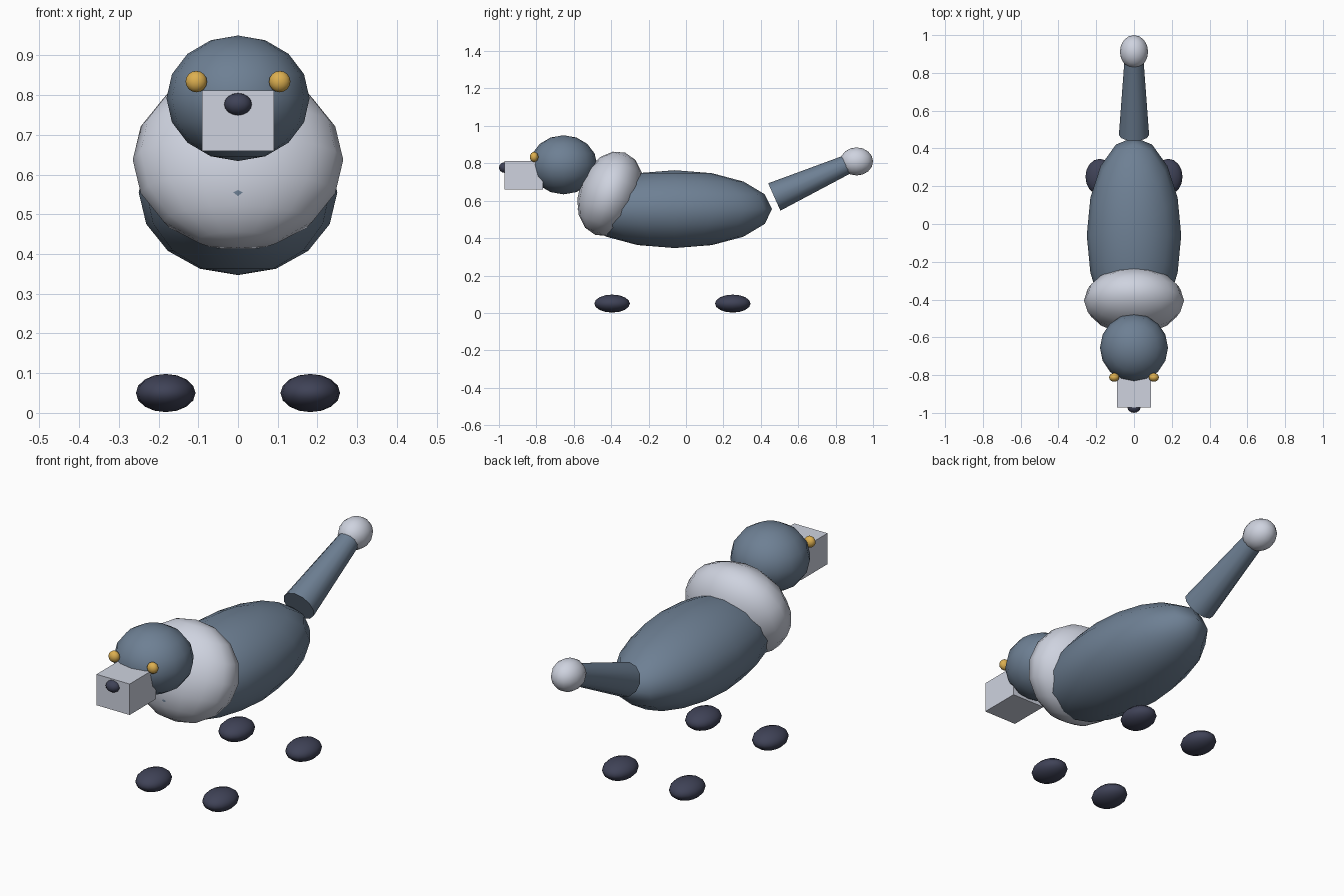
import bpy
import math
from mathutils import Vector

cube = bpy.data.objects.get("Cube")
if cube:
    bpy.data.objects.remove(cube, do_unlink=True)


def material(name, rgb):
    mat = bpy.data.materials.new(name)
    mat.use_nodes = True
    color = (*rgb, 1)
    mat.diffuse_color = color
    mat.node_tree.nodes["Principled BSDF"].inputs["Base Color"].default_value = color
    return mat


slate = material("slate_blue", (0.155, 0.215, 0.295))
pale = material("pale_grey", (0.62, 0.65, 0.74))
dark = material("dark_navy", (0.05, 0.055, 0.095))
gold = material("gold", (0.72, 0.43, 0.08))


def finish(name, mat):
    obj = bpy.context.object
    obj.name = name
    obj.data.materials.append(mat)
    return obj


def ellipsoid(name, center, radii, mat, tilt=0, segments=16, rings=8):
    bpy.ops.mesh.primitive_uv_sphere_add(
        segments=segments, ring_count=rings, radius=1,
        location=center, rotation=(tilt, 0, 0))
    bpy.context.object.scale = radii
    bpy.ops.object.shade_smooth()
    return finish(name, mat)


# Body, neck ruff and head
ellipsoid("body", (0, -0.06, 0.555), (0.25, 0.52, 0.208), slate)
ellipsoid("ruff", (0, -0.405, 0.637), (0.265, 0.168, 0.234), pale, math.radians(-20))
ellipsoid("head", (0, -0.655, 0.792), (0.18, 0.18, 0.158), slate)

# Block snout with nose
bpy.ops.mesh.primitive_cube_add(size=1, location=(0, -0.868, 0.735))
bpy.context.object.scale = (0.18, 0.205, 0.152)
finish("snout", pale)
ellipsoid("nose", (0, -0.97, 0.777), (0.035, 0.03, 0.028), dark, segments=12)

# Eyes and paws, mirrored left and right
for side, x in (("left", 1), ("right", -1)):
    ellipsoid(side + "_eye", (x * 0.105, -0.812, 0.834), (0.027, 0.023, 0.027), gold)
    for end, y in (("front", -0.395), ("back", 0.25)):
        ellipsoid(f"{end}_{side}_paw", (x * 0.182, y, 0.05), (0.075, 0.095, 0.048), dark)

# Tapered tail with a round tip
start, end = Vector((0, 0.472, 0.62)), Vector((0, 0.875, 0.80))
axis = end - start
bpy.ops.mesh.primitive_cone_add(
    vertices=12, radius1=0.08, radius2=0.05, depth=axis.length,
    location=(start + end) / 2, rotation=axis.to_track_quat("Z", "Y").to_euler())
finish("tail", slate)
bpy.ops.object.shade_smooth_by_angle(angle=math.radians(40))
ellipsoid("tail_tip", (0, 0.912, 0.81), (0.075, 0.088, 0.075), pale)
